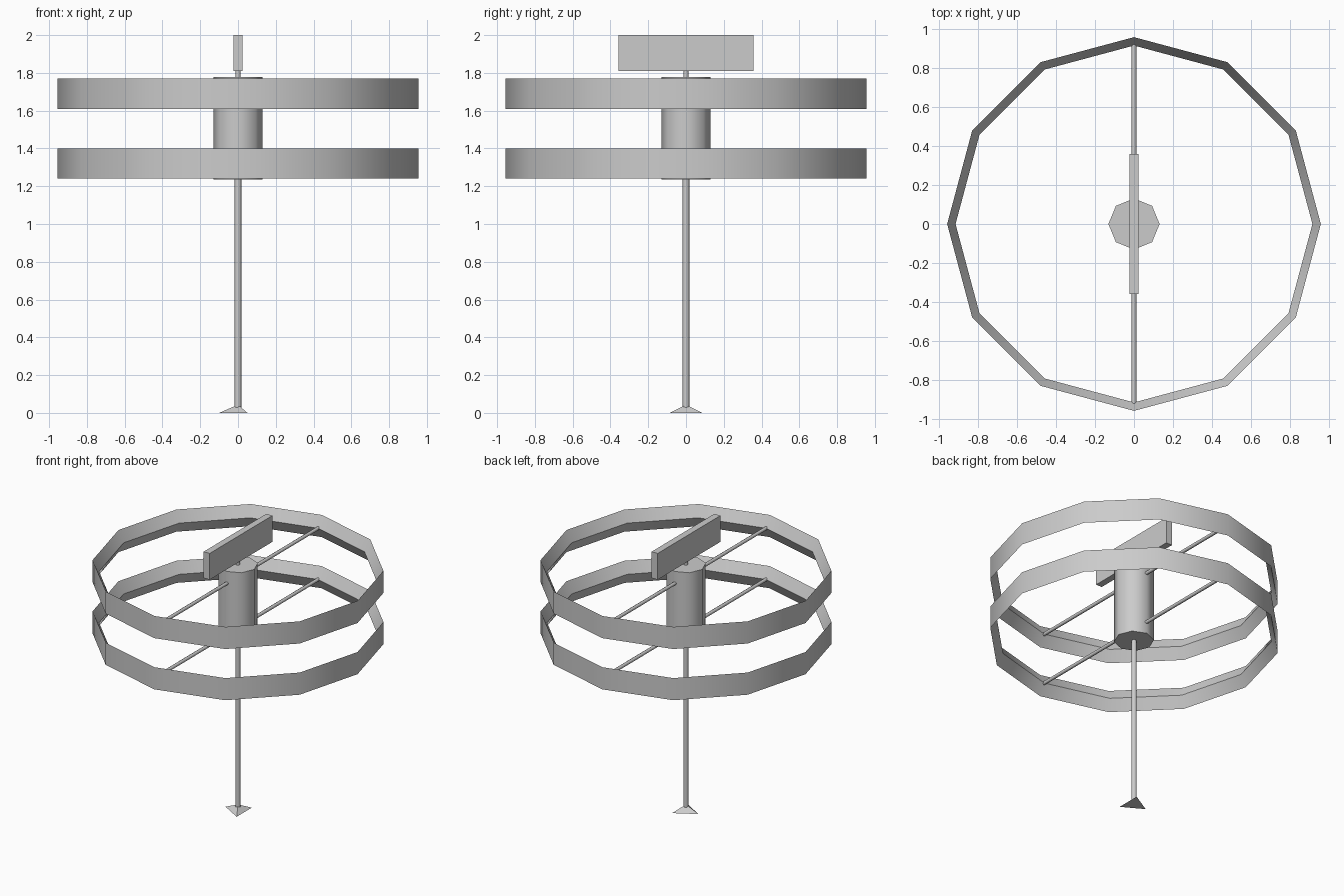
import bpy, bmesh
from math import cos, sin, pi, radians
from mathutils import Matrix

if "Cube" in bpy.data.objects:
    bpy.data.objects.remove(bpy.data.objects["Cube"], do_unlink=True)

grey = bpy.data.materials.new("plain grey")
grey.use_nodes = True
grey.diffuse_color = (0.6, 0.6, 0.6, 1)
grey.node_tree.nodes["Principled BSDF"].inputs["Base Color"].default_value = (0.6, 0.6, 0.6, 1)


def finish(name, bm, smooth=True):
    bmesh.ops.recalc_face_normals(bm, faces=bm.faces)
    mesh = bpy.data.meshes.new(name)
    bm.to_mesh(mesh)
    bm.free()
    mesh.materials.append(grey)
    obj = bpy.data.objects.new(name, mesh)
    bpy.context.collection.objects.link(obj)
    if smooth:
        bpy.ops.object.select_all(action='DESELECT')
        obj.select_set(True)
        bpy.context.view_layer.objects.active = obj
        bpy.ops.object.shade_smooth_by_angle(angle=radians(50))
    return obj


def cone(name, r1, r2, z0, z1, sides, turn=0, smooth=True):
    bm = bmesh.new()
    place = Matrix.Translation((0, 0, (z0 + z1) / 2)) @ Matrix.Rotation(turn, 4, 'Z')
    bmesh.ops.create_cone(bm, cap_ends=True, segments=sides, radius1=r1,
                          radius2=r2, depth=z1 - z0, matrix=place)
    return finish(name, bm, smooth)


def ring(name, z, sides=12, outer=0.956, inner=0.913, half=0.08):
    # Wedge section: upright outer wall, ridge along the inside
    bm = bmesh.new()
    section = [(outer, -half), (outer, half), (inner, 0)]
    loops = []
    for i in range(sides):
        a = 2 * pi * i / sides
        loops.append([bm.verts.new((r * cos(a), r * sin(a), z + h)) for r, h in section])
    for i in range(sides):
        p, q = loops[i], loops[(i + 1) % sides]
        for j in range(3):
            k = (j + 1) % 3
            bm.faces.new((p[j], q[j], q[k], p[k]))
    return finish(name, bm)


# Rings, each carried by a spoke running front to back
for label, z in (("lower", 1.32), ("upper", 1.69)):
    ring(label + "_ring", z)
    spoke = cone(label + "_spoke", 0.012, 0.012, -0.92, 0.92, 8)
    spoke.rotation_euler.x = pi / 2
    spoke.location.z = z

# Hub, pole and foot
cone("hub", 0.131, 0.131, 1.235, 1.777, 8)
cone("pole", 0.018, 0.018, 0.02, 1.24, 8)
cone("foot", 0.1, 0, 0, 0.043, 3, turn=pi / 2, smooth=False)

# Fin on a short stem
cone("fin_stem", 0.013, 0.013, 1.77, 1.82, 8)
bm = bmesh.new()
bmesh.ops.create_cube(bm, size=1, matrix=Matrix.Translation((0, 0, 1.905))
                      @ Matrix.Diagonal((0.048, 0.716, 0.19, 1)))
finish("fin", bm, smooth=False)
